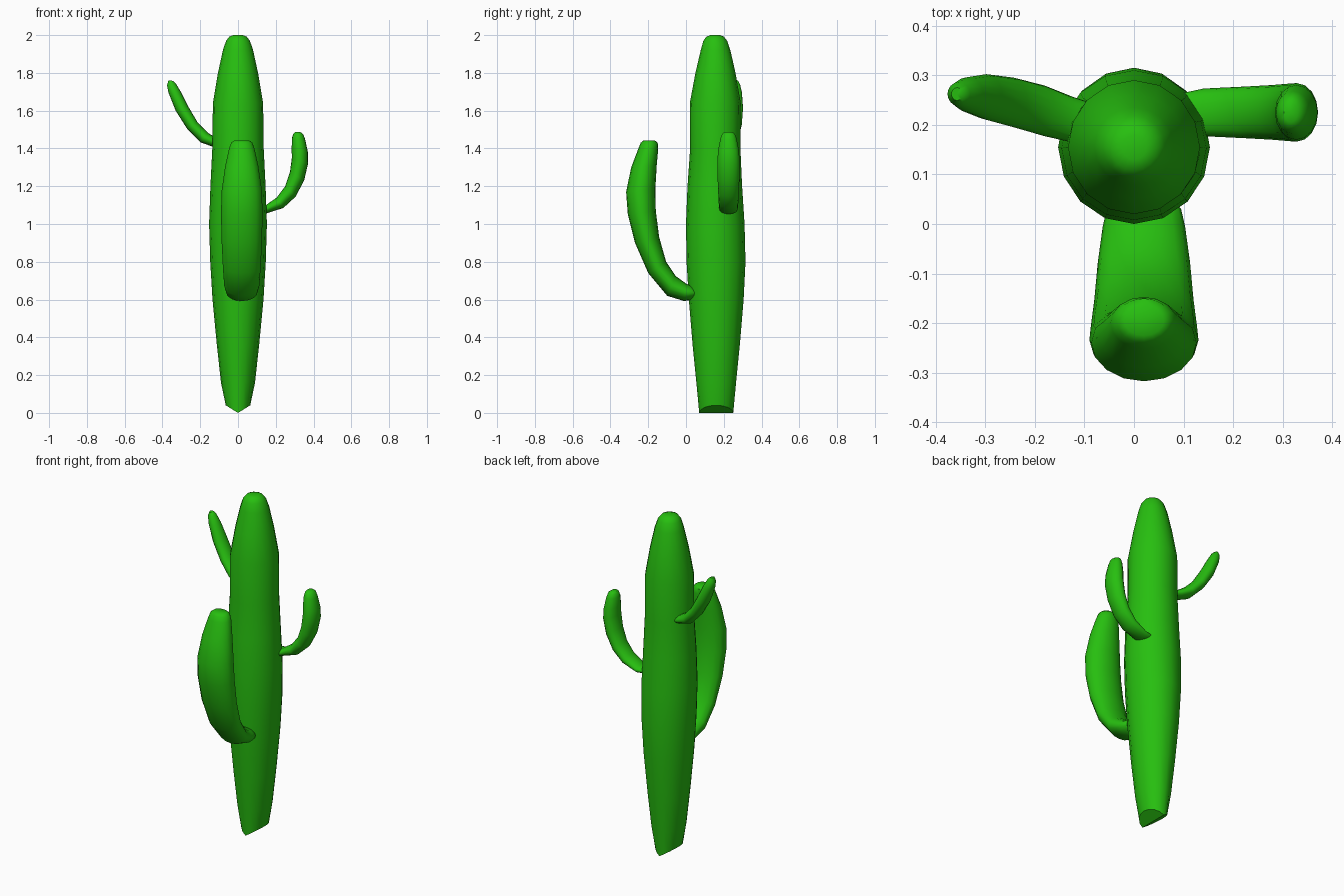
import bpy, bmesh, math
from mathutils import Vector

green = bpy.data.materials.new("cactus green")
green.diffuse_color = (0.02, 0.52, 0.005, 1)


def loft(name, rows, side, sides=16, wedge=False):
    """Each row: outer point, inner point, half width along the side axis."""
    bm = bmesh.new()
    rings = []
    side = Vector(side)
    for outer, inner, w in rows:
        o, i = Vector(outer), Vector(inner)
        c, v = (o + i) / 2, (o - i) / 2
        rings.append([bm.verts.new(c + v * math.sin(a) + side * w * math.cos(a))
                      for a in (2 * math.pi * k / sides for k in range(sides))])
    if wedge:
        # underside folds down to a ridge running front to back
        for r in rings[:2]:
            for p in r:
                p.co.z = min(0.045, abs(p.co.x) * 0.62)
    for a, b in zip(rings, rings[1:]):
        for k in range(sides):
            n = (k + 1) % sides
            bm.faces.new((a[k], a[n], b[n], b[k]))
    for r in (rings[0], rings[-1]):
        mid = bm.verts.new(sum((p.co for p in r), Vector()) / sides)
        if wedge and r is rings[0]:
            mid.co.z = 0
        for k in range(sides):
            bm.faces.new((r[k], r[(k + 1) % sides], mid))
    bmesh.ops.recalc_face_normals(bm, faces=bm.faces)
    me = bpy.data.meshes.new(name)
    bm.to_mesh(me)
    bm.free()
    me.materials.append(green)
    ob = bpy.data.objects.new(name, me)
    bpy.context.collection.objects.link(ob)
    bpy.context.view_layer.objects.active = ob
    ob.select_set(True)
    bpy.ops.object.shade_smooth_by_angle(angle=math.radians(45))
    ob.select_set(False)


# Trunk: height, front y, back y, half width
trunk = [(0.02, 0.09, 0.23, 0.035), (0.045, 0.07, 0.25, 0.065), (0.16, 0.055, 0.265, 0.09),
         (0.36, 0.035, 0.285, 0.112), (0.6, 0.015, 0.305, 0.135), (0.8, 0.003, 0.315, 0.147),
         (1.0, 0.0, 0.31, 0.153), (1.2, 0.008, 0.297, 0.146), (1.4, 0.022, 0.288, 0.136),
         (1.64, 0.02, 0.29, 0.133), (1.8, 0.05, 0.262, 0.106), (1.92, 0.078, 0.235, 0.08),
         (1.97, 0.092, 0.218, 0.063), (1.992, 0.108, 0.2, 0.046), (2.0, 0.13, 0.18, 0.025)]
loft("trunk", [((0, f, z), (0, b, z), w) for z, f, b, w in trunk], (1, 0, 0), wedge=True)

# Front arm: outer y z, inner y z, half width
front = [(0.045, 0.615, 0.05, 0.65, 0.06), (0.03, 0.598, 0.03, 0.672, 0.075),
         (-0.01, 0.592, 0.0, 0.685, 0.083), (-0.1, 0.62, -0.055, 0.725, 0.093),
         (-0.2, 0.74, -0.105, 0.8, 0.1), (-0.27, 0.9, -0.142, 0.93, 0.107),
         (-0.308, 1.05, -0.16, 1.07, 0.11), (-0.317, 1.17, -0.162, 1.19, 0.106),
         (-0.29, 1.3, -0.155, 1.31, 0.088), (-0.252, 1.4, -0.147, 1.4, 0.067),
         (-0.24, 1.43, -0.15, 1.43, 0.056), (-0.225, 1.442, -0.165, 1.442, 0.04)]
loft("front_arm", [((0.02, a, b), (0.02, c, d), w) for a, b, c, d, w in front], (1, 0, 0))

# Right arm: outer x z, inner x z, half width
right = [(0.08, 1.06, 0.08, 1.09, 0.035), (0.14, 1.053, 0.14, 1.095, 0.048),
         (0.24, 1.085, 0.205, 1.14, 0.052), (0.305, 1.145, 0.25, 1.2, 0.055),
         (0.35, 1.23, 0.275, 1.275, 0.058), (0.371, 1.32, 0.285, 1.35, 0.059),
         (0.37, 1.38, 0.284, 1.4, 0.055), (0.355, 1.45, 0.286, 1.455, 0.043),
         (0.345, 1.476, 0.292, 1.477, 0.034), (0.33, 1.487, 0.302, 1.487, 0.02)]
loft("right_arm", [((a, 0.225, b), (c, 0.225, d), w) for a, b, c, d, w in right], (0, 1, 0))

# Left arm: outer x z, inner x z, centre y, half width
left = [(-0.075, 1.4, -0.075, 1.435, 0.205, 0.035), (-0.13, 1.408, -0.115, 1.455, 0.21, 0.046),
        (-0.2, 1.433, -0.16, 1.483, 0.228, 0.051), (-0.27, 1.505, -0.215, 1.54, 0.245, 0.05),
        (-0.33, 1.6, -0.265, 1.625, 0.256, 0.046), (-0.368, 1.695, -0.303, 1.7, 0.261, 0.035),
        (-0.376, 1.735, -0.33, 1.745, 0.262, 0.024), (-0.368, 1.76, -0.345, 1.758, 0.262, 0.013)]
loft("left_arm", [((a, y, b), (c, y, d), w) for a, b, c, d, y, w in left], (0, 1, 0))
